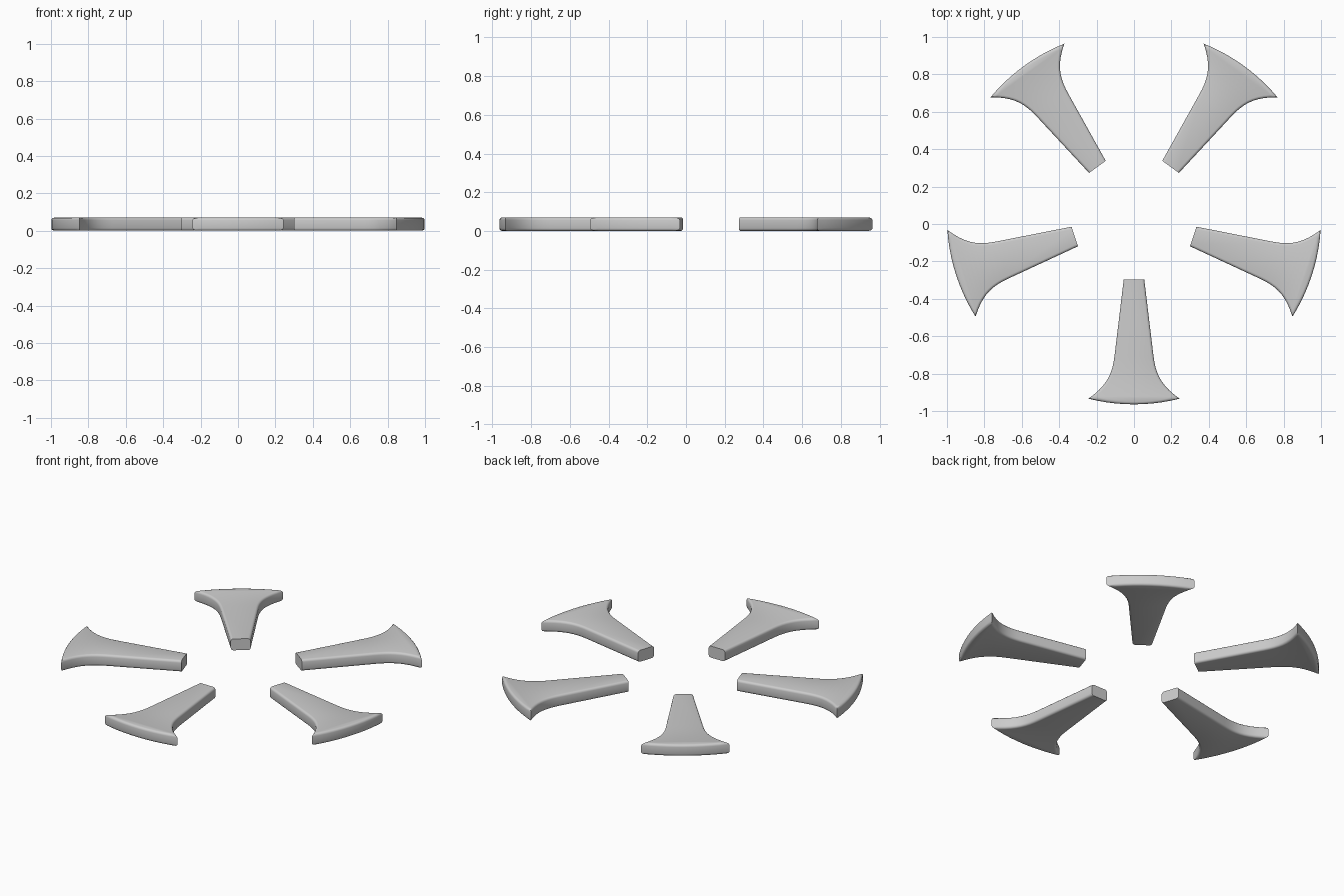
import bpy, bmesh, math
from mathutils import Vector
from mathutils.geometry import interpolate_bezier

cube = bpy.data.objects.get("Cube")
if cube:
    bpy.data.objects.remove(cube, do_unlink=True)

THICKNESS = 0.07
BEVEL = 0.014
HUB_Y = 0.036
INNER_R, INNER_HALF = 0.333, 0.055


def spoke_outline():
    """Outline around the ring centre, spoke pointing to -y."""
    flare = interpolate_bezier(Vector((0.104, 0.74)), Vector((0.116, 0.84)),
                               Vector((0.145, 0.90)), Vector((0.244, 0.97)), 10)
    half = [Vector((INNER_HALF, INNER_R))] + list(flare)
    tip = half[-1]
    radius, angle = tip.length, math.atan2(tip.x, tip.y)
    steps = 10
    arc = [Vector((math.sin(a), math.cos(a))) * radius
           for a in (angle * (1 - 2 * i / steps) for i in range(1, steps))]
    other = [Vector((-p.x, p.y)) for p in reversed(half)]
    return [(p.x, -p.y) for p in half + arc + other]


def spoke_mesh():
    bm = bmesh.new()
    base = bm.faces.new([bm.verts.new((x, y, 0)) for x, y in spoke_outline()])
    extruded = bmesh.ops.extrude_face_region(bm, geom=[base])["geom"]
    top = [v for v in extruded if isinstance(v, bmesh.types.BMVert)]
    bmesh.ops.translate(bm, verts=top, vec=(0, 0, THICKNESS))
    bmesh.ops.recalc_face_normals(bm, faces=bm.faces)

    # Round the rims, leaving the flat inner end crisp
    def is_rim(e):
        a, b = (v.co for v in e.verts)
        inner_end = max(a.y, b.y) > -INNER_R - 0.001 and abs(a.y - b.y) < 0.001
        return abs(a.z - b.z) < 0.001 and not inner_end

    bmesh.ops.bevel(bm, geom=[e for e in bm.edges if is_rim(e)], offset=BEVEL,
                    offset_type='OFFSET', segments=3, profile=0.5,
                    affect='EDGES', clamp_overlap=False)
    for f in bm.faces:
        f.smooth = True
    mesh = bpy.data.meshes.new("flared_spoke")
    bm.to_mesh(mesh)
    bm.free()
    mesh.set_sharp_from_angle(angle=math.radians(35))
    return mesh


# Five identical spokes around the open hub
mesh = spoke_mesh()
names = ["front_spoke", "left_spoke", "back_left_spoke",
         "back_right_spoke", "right_spoke"]
for i, name in enumerate(names):
    spoke = bpy.data.objects.new(name, mesh)
    spoke.location.y = HUB_Y
    spoke.rotation_euler.z = math.tau * i / len(names)
    bpy.context.collection.objects.link(spoke)
